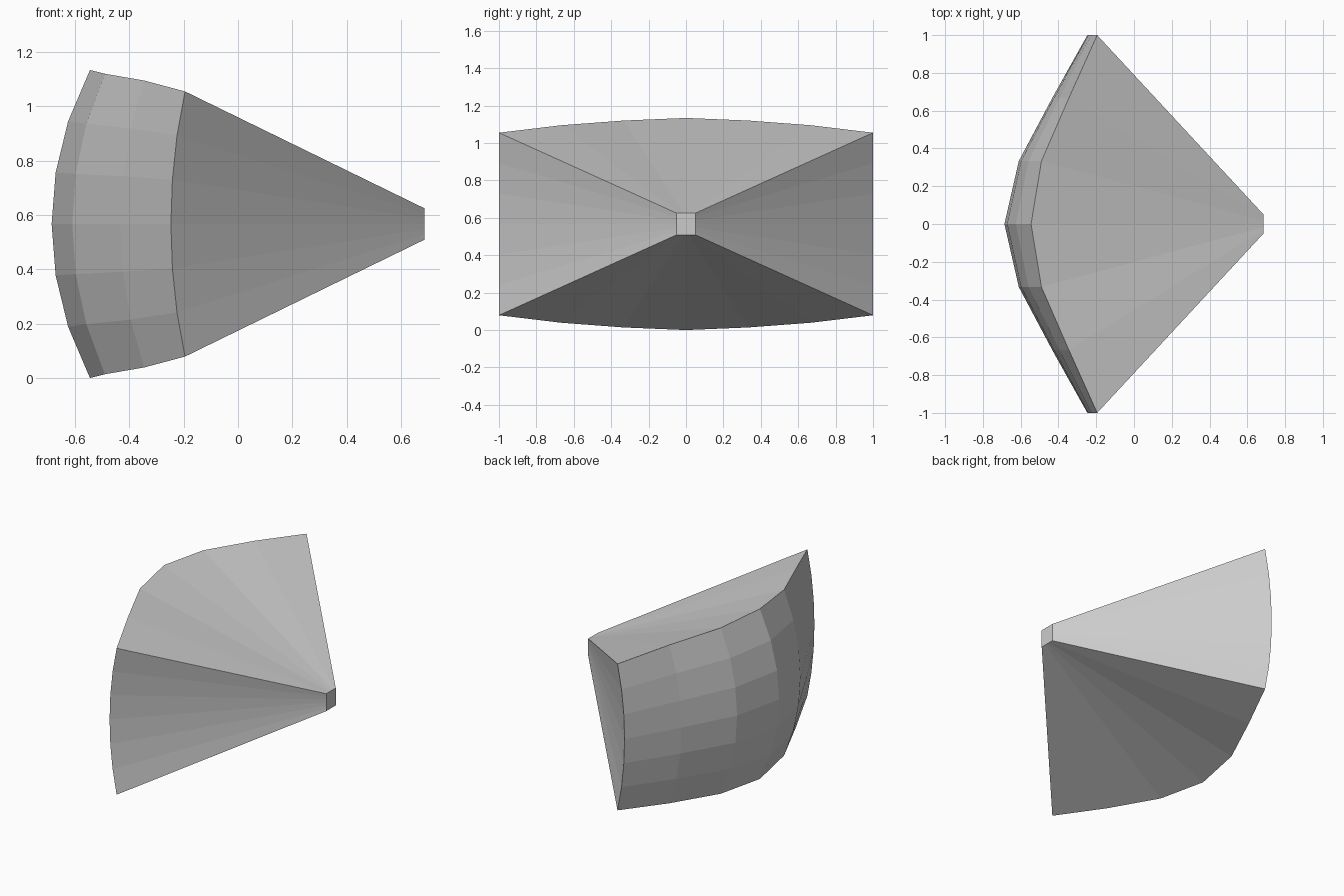
import bpy, bmesh

if "Cube" in bpy.data.objects:
    bpy.data.objects.remove(bpy.data.objects["Cube"])

N = 6                      # segments each way
MID_Z = 0.567              # height of the centre line
# profiles from the centre line (y = 0) out to the side edge (y = 1)
MID_X = [-0.686, -0.61, -0.433, -0.247]   # x along the middle row
EDGE_X = [-0.545, -0.49, -0.345, -0.195]  # x along the top and bottom rows
HALF_Z = [0.567, 0.553, 0.528, 0.488]     # half height of each column


def bulged_point(i, j):
    k = abs(i - 3)
    t = (j - 3) / 3
    x = MID_X[k] + (EDGE_X[k] - MID_X[k]) * t ** 2 * (0.9 + 0.1 * abs(t))
    return x, (i - 3) / 3, MID_Z + HALF_Z[k] * t


def tip_point(i, j):
    return 0.686, 0.05 * (i - 3) / 3, MID_Z + 0.058 * (j - 3) / 3


bm = bmesh.new()


def add_grid(point):
    v = [[bm.verts.new(point(i, j)) for j in range(N + 1)] for i in range(N + 1)]
    for i in range(N):
        for j in range(N):
            bm.faces.new((v[i][j], v[i + 1][j], v[i + 1][j + 1], v[i][j + 1]))
    # boundary loop, in order
    return ([v[i][0] for i in range(N)] + [v[N][j] for j in range(N)]
            + [v[i][N] for i in range(N, 0, -1)] + [v[0][j] for j in range(N, 0, -1)])


# bulged outer face, small flat tip, and tapering walls between them
outer = add_grid(bulged_point)
tip = add_grid(tip_point)
for a in range(len(outer)):
    b = (a + 1) % len(outer)
    bm.faces.new((outer[a], outer[b], tip[b], tip[a]))
bmesh.ops.recalc_face_normals(bm, faces=bm.faces)

mesh = bpy.data.meshes.new("bulged_wedge")
bm.to_mesh(mesh)
bm.free()
wedge = bpy.data.objects.new("bulged_wedge", mesh)
bpy.context.collection.objects.link(wedge)
